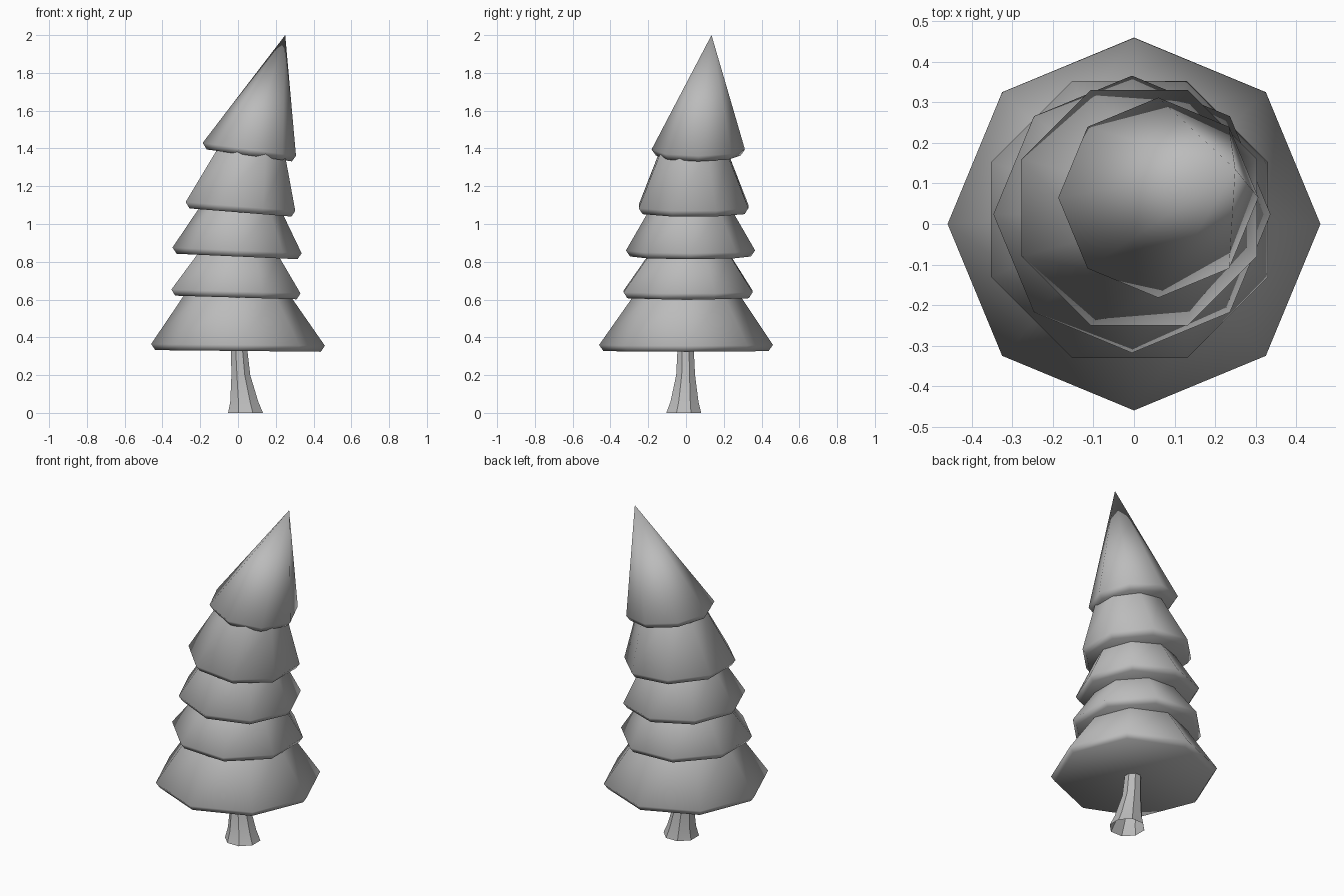
import bpy
import bmesh
from math import cos, sin, pi, radians

if "Cube" in bpy.data.objects:
    bpy.data.objects.remove(bpy.data.objects["Cube"], do_unlink=True)

SIDES = 8

# Single flat colour
grey = bpy.data.materials.new("plain grey")
grey.use_nodes = True
colour = (0.5, 0.5, 0.5, 1)
grey.diffuse_color = colour
grey.node_tree.nodes["Principled BSDF"].inputs["Base Color"].default_value = colour


def loft(name, rings, turn, slopes, cap_bottom=False, smooth=180):
    """Skin octagonal rings (x, y, z, radius); radius 0 makes a point."""
    bm = bmesh.new()
    loops = []
    for (x, y, z, r), slope in zip(rings, slopes):
        if r == 0:
            loops.append([bm.verts.new((x, y, z))] * SIDES)
            continue
        loop = []
        for i in range(SIDES):
            a = 2 * pi * (i + turn) / SIDES
            dx = r * cos(a)
            loop.append(bm.verts.new((x + dx, y + r * sin(a), z + slope * dx)))
        loops.append(loop)
    for low, high in zip(loops, loops[1:]):
        for i in range(SIDES):
            j = (i + 1) % SIDES
            corners = [low[i], low[j], high[j], high[i]]
            bm.faces.new(list(dict.fromkeys(corners)))
    if cap_bottom:
        bm.faces.new(loops[0][::-1])
    mesh = bpy.data.meshes.new(name)
    bm.to_mesh(mesh)
    bm.free()
    mesh.materials.append(grey)
    obj = bpy.data.objects.new(name, mesh)
    bpy.context.collection.objects.link(obj)
    bpy.ops.object.select_all(action='DESELECT')
    obj.select_set(True)
    bpy.context.view_layer.objects.active = obj
    bpy.ops.object.shade_smooth_by_angle(angle=radians(smooth))


# Trunk: bent, flared at the foot, open underneath
loft("trunk",
     [(0.04, -0.012, 0, 0.1), (0.033, -0.008, 0.06, 0.08),
      (0.015, -0.002, 0.2, 0.054), (0.005, -0.002, 0.35, 0.046)],
     0.5, [0] * 4, smooth=30)

# Branch tiers: rim centre and radius, upper ring, tilt of rim and upper ring, turn
tiers = [
    ("lowest_branches", (0, 0, 0.36, 0.46), (0, 0.005, 0.63, 0.275), (-0.01, -0.03), 0),
    ("lower_branches", (-0.011, 0.011, 0.643, 0.37), (0.004, 0.018, 0.845, 0.225), (-0.03, -0.045), 0.5),
    ("middle_branches", (-0.005, 0.024, 0.86, 0.342), (0.018, 0.024, 1.085, 0.212), (-0.045, -0.08), 0),
    ("upper_branches", (0.013, 0.04, 1.093, 0.314), (0.075, 0.04, 1.39, 0.188), (-0.08, -0.14), 0.5),
    ("treetop", (0.06, 0.065, 1.395, 0.247), (0.25, 0.135, 2.0, 0), (-0.14, 0), 0),
]
for name, rim, top, tilt, turn in tiers:
    x, y, z, r = rim
    under = (x, y, z - 0.032, r - 0.022)
    loft(name, [under, rim, top], turn, [tilt[0], *tilt], cap_bottom=True)
